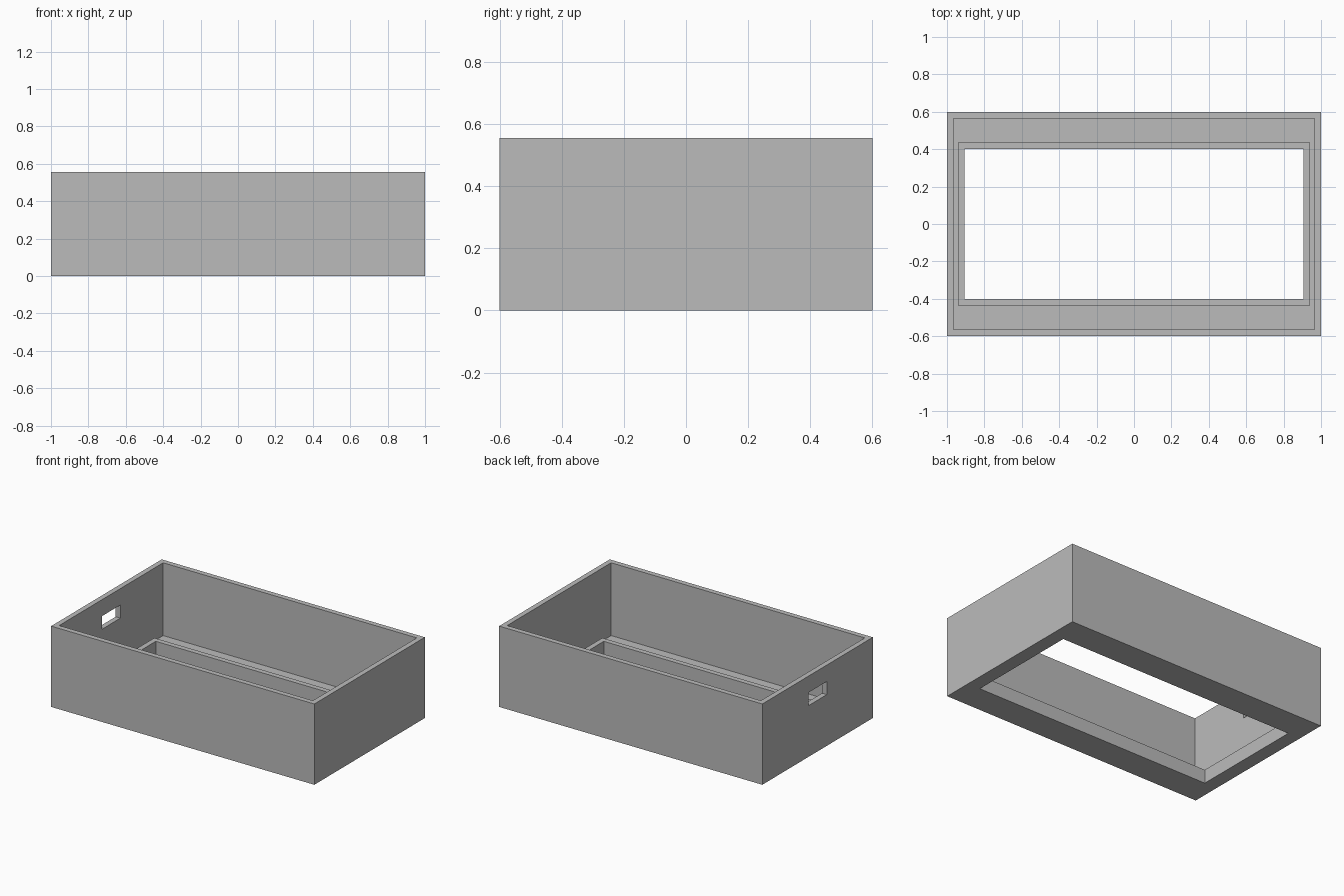
import bpy
import bmesh

cube = bpy.data.objects.get("Cube")
if cube:
    bpy.data.objects.remove(cube, do_unlink=True)

# Overall sizes
HALF_X, HALF_Y, HEIGHT = 1.0, 0.6, 0.555
WALL = 0.036
FLOOR, LIP_TOP = 0.055, 0.094
OPEN_X, OPEN_Y = 0.905, 0.4

grey = bpy.data.materials.new("plain_grey")
grey.use_nodes = True
colour = (0.5, 0.5, 0.5, 1)
grey.diffuse_color = colour
grey.node_tree.nodes["Principled BSDF"].inputs["Base Color"].default_value = colour


def make_object(name, bm):
    bmesh.ops.recalc_face_normals(bm, faces=bm.faces[:])
    mesh = bpy.data.meshes.new(name)
    bm.to_mesh(mesh)
    bm.free()
    mesh.materials.append(grey)
    obj = bpy.data.objects.new(name, mesh)
    bpy.context.collection.objects.link(obj)
    return obj


# Tray: a closed wall, floor and lip section carried round a rectangle
outer = (HALF_X, HALF_Y)
inner = (HALF_X - WALL, HALF_Y - WALL)
lip = (OPEN_X + WALL, OPEN_Y + WALL)
opening = (OPEN_X, OPEN_Y)
section = [
    (outer, 0), (outer, HEIGHT), (inner, HEIGHT), (inner, FLOOR),
    (lip, FLOOR), (lip, LIP_TOP), (opening, LIP_TOP), (opening, 0),
]
corners = [(-1, -1), (1, -1), (1, 1), (-1, 1)]
bm = bmesh.new()
loops = [[bm.verts.new((sx * hx, sy * hy, z)) for sx, sy in corners]
         for (hx, hy), z in section]
for i, low in enumerate(loops):
    high = loops[(i + 1) % len(loops)]
    for j in range(4):
        k = (j + 1) % 4
        bm.faces.new((low[j], low[k], high[k], high[j]))
tray = make_object("open_tray", bm)

# Handle slot through one end wall
bm = bmesh.new()
bmesh.ops.create_cube(bm, size=1)
bmesh.ops.scale(bm, vec=(0.2, 0.2, 0.09), verts=bm.verts[:])
bmesh.ops.translate(bm, vec=(-HALF_X, 0, 0.397), verts=bm.verts[:])
cutter = make_object("handle_slot_cutter", bm)
cutter.hide_render = True

cut = tray.modifiers.new("handle_slot", 'BOOLEAN')
cut.operation = 'DIFFERENCE'
cut.solver = 'EXACT'
cut.object = cutter
bpy.context.view_layer.objects.active = tray
bpy.ops.object.modifier_apply(modifier=cut.name)
bpy.data.objects.remove(cutter, do_unlink=True)
